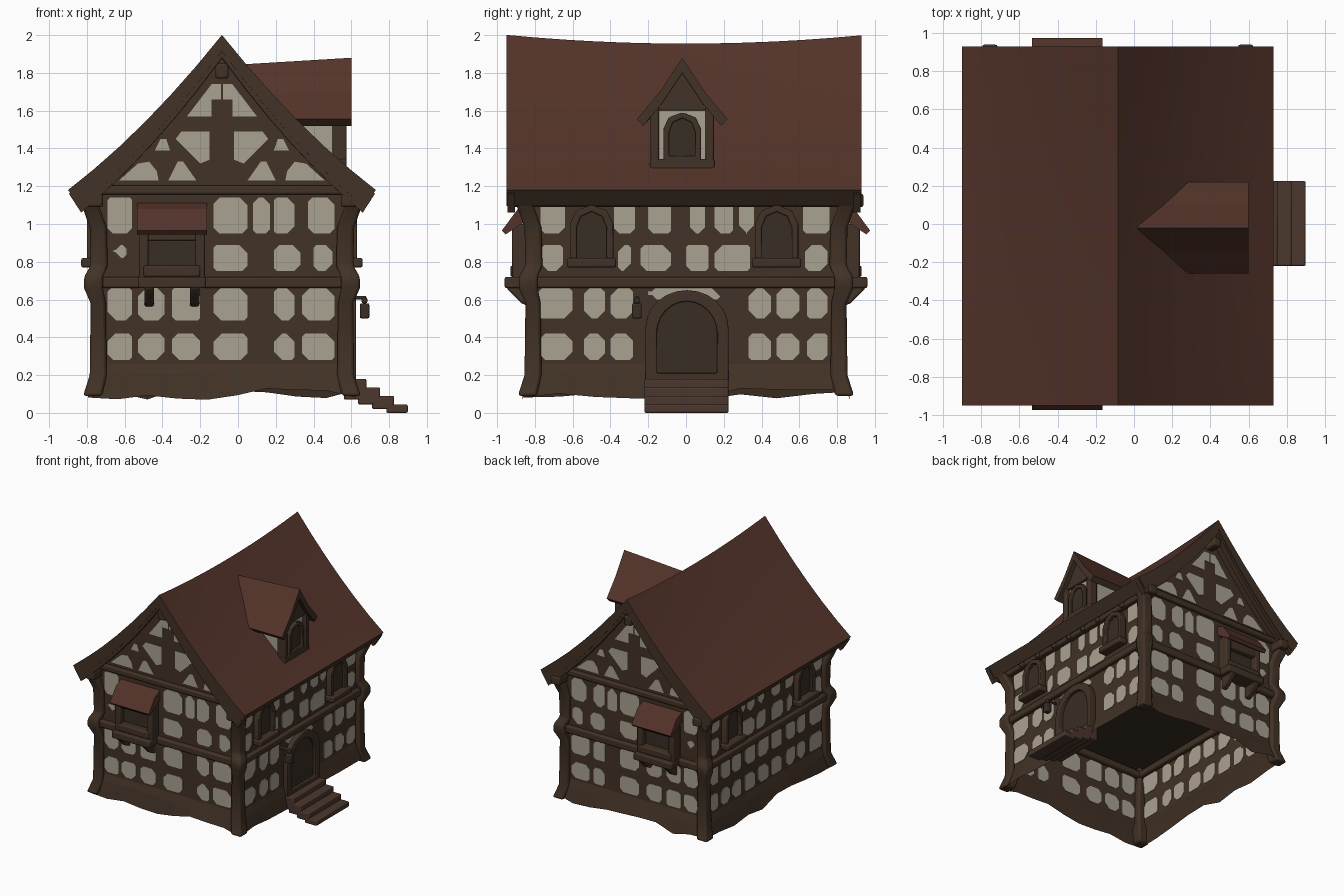
import bpy, bmesh, math, random
from mathutils import Vector

if "Cube" in bpy.data.objects:
    bpy.data.objects.remove(bpy.data.objects["Cube"])
random.seed(4)

def material(name, c):
    m = bpy.data.materials.new(name)
    m.diffuse_color = (*c, 1)
    m.use_nodes = True
    m.node_tree.nodes["Principled BSDF"].inputs["Base Color"].default_value = m.diffuse_color
    return m
TIMBER = material("dark timber", (0.054, 0.032, 0.019))
ROOF = material("red brown roof", (0.088, 0.034, 0.023))
PLASTER = material("grey plaster", (0.40, 0.36, 0.285))
PANEL = material("shadowed wood", (0.040, 0.026, 0.017))
STONE = material("step wood", (0.070, 0.038, 0.026))

CX, HX, HY = -0.085, 0.665, 0.82      # wall centre and half sizes
# wall frames: (u along wall, v up, d outward from model axis)
FRONT = lambda u, v, d: Vector((u, -d, v))
BACK = lambda u, v, d: Vector((u, d, v))
RIGHT = lambda u, v, d: Vector((d, u, v))
LEFT = lambda u, v, d: Vector((2 * CX - d, u, v))
DX = CX + HX                            # d of the side walls

def loft(bm, rings, caps=True, loop=False):
    vs = [[bm.verts.new(p) for p in r] for r in rings]
    n = len(vs[0])
    pairs = list(zip(vs, vs[1:])) + ([(vs[-1], vs[0])] if loop else [])
    for a, b in pairs:
        for i in range(n):
            bm.faces.new((a[i], a[(i + 1) % n], b[(i + 1) % n], b[i]))
    if caps and not loop:
        bm.faces.new(vs[0][::-1])
        bm.faces.new(vs[-1])

def prism(bm, frame, pts, d0, d1):
    loft(bm, [[frame(u, v, d) for u, v in pts] for d in (d0, d1)])

def rect(u0, u1, v0, v1):
    return [(u0, v0), (u1, v0), (u1, v1), (u0, v1)]

def box(bm, x0, x1, y0, y1, z0, z1):
    prism(bm, BACK, rect(x0, x1, z0, z1), y0, y1)

def finish(bm, name, mat, bevel=0, smooth=False, under=None):
    bmesh.ops.recalc_face_normals(bm, faces=bm.faces)
    me = bpy.data.meshes.new(name)
    me.materials.append(mat)
    if under:                            # faces not looking up get the second colour
        me.materials.append(under)
        bm.normal_update()
        for f in bm.faces:
            f.material_index = 0 if f.normal.z > 0.1 else 1
    bm.to_mesh(me)
    bm.free()
    ob = bpy.data.objects.new(name, me)
    bpy.context.collection.objects.link(ob)
    if bevel:
        b = ob.modifiers.new("bevel", 'BEVEL')
        b.width, b.segments = bevel, 2
    if smooth:
        bpy.ops.object.select_all(action='DESELECT')
        ob.select_set(True)
        bpy.context.view_layer.objects.active = ob
        bpy.ops.object.shade_smooth_by_angle(angle=math.radians(40))
    return ob

def roof_z(t):                           # slightly hollow slope, t=0 ridge, t=1 eave
    s = 1 - t
    return 1.17 + 0.82 * s - 0.2 * s * (1 - s)

# walls: open shell, flared and ragged at the foot
def wall_ring(z, off, ragged=0.0):
    n, pts = 9, []
    cs = [(-1, -1), (1, -1), (1, 1), (-1, 1)]
    for i in range(4):
        a, b = cs[i], cs[(i + 1) % 4]
        for k in range(n):
            x, y = (a[j] + (b[j] - a[j]) * k / n for j in (0, 1))
            pts.append((CX + x * (HX + off), y * (HY + off), z + random.uniform(-1, 1) * ragged))
    return pts
bm = bmesh.new()
loft(bm, [wall_ring(0.1, 0.045, 0.035), wall_ring(0.2, 0.02, 0.01), wall_ring(0.26, 0), wall_ring(1.2, 0)], caps=False)
for fr in (FRONT, BACK):                 # gables
    ts = [i / 8 - 1 for i in range(1, 16)]
    prism(bm, fr, [(CX + t * 0.8, roof_z(abs(t)) - 0.07) for t in ts], HY - 0.002, HY)
finish(bm, "timber_walls", TIMBER)
bm = bmesh.new()
box(bm, CX - HX, CX + HX, -HY, HY, 0.74, 0.75)
finish(bm, "upper_floor", PANEL)

# plaster infill cells, seen from outside and inside
def cells(bm, frame, d, v0, v1, spans):
    for u0, u1 in spans:
        c = [random.uniform(0.012, 0.045) for _ in range(4)]
        prism(bm, frame, [(u0 + c[0], v0), (u1 - c[1], v0), (u1, v0 + c[1]), (u1, v1 - c[2]), (u1 - c[2], v1),
              (u0 + c[3], v1), (u0, v1 - c[3]), (u0, v0 + c[0])], d - 0.004, d + 0.004)
bm = bmesh.new()
cols = [(-.69, -.56), (-.53, -.39), (-.35, -.2), (-.13, .05), (.19, .3), (.34, .51)]
gable = [[(-.63, 1.23), (-.42, 1.23), (-.43, 1.28), (-.47, 1.33), (-.53, 1.32)],
         [(-.37, 1.23), (-.22, 1.23), (-.29, 1.33), (-.32, 1.33)],
         [(-.44, 1.39), (-.36, 1.39), (-.38, 1.45), (-.41, 1.45)],
         [(-.33, 1.45), (-.30, 1.49), (-.15, 1.49), (-.15, 1.34), (-.2, 1.32)],
         [(-.27, 1.57), (-.14, 1.57), (-.14, 1.66), (-.09, 1.66), (-.09, 1.74), (-.14, 1.74)]]
for fr in (FRONT, BACK):
    cells(bm, fr, HY, .28, .42, cols)
    cells(bm, fr, HY, .49, .66, cols)
    cells(bm, fr, HY, .95, 1.14, [cols[0], (-.13, .05), (.08, .17), (.19, .3), (.37, .51)])
    cells(bm, fr, HY, .75, .89, [(-.13, .05), (.19, .33), (.4, .5)])
    cells(bm, fr, HY, .82, .89, [(-.66, -.59)])
    for p in gable:
        prism(bm, fr, p, HY - .004, HY + .004)
        prism(bm, fr, [(2 * CX - u, v) for u, v in p], HY - .004, HY + .004)
for fr in (RIGHT, LEFT):
    cells(bm, fr, DX, .95, 1.14, [(-.77, -.64), (-.38, -.27), (-.2, -.08), (.02, .1), (.15, .25), (.28, .36), (.62, .76)])
    cells(bm, fr, DX, .75, .89, [(-.77, -.65), (-.36, -.29), (-.24, -.08), (.0, .12), (.15, .34), (.63, .75)])
    low = [(-.78, -.6), (-.54, -.43), (-.4, -.28), (.33, .45), (.48, .6), (.64, .75)]
    if fr is LEFT:
        low += [(-.22, -.08), (-.04, .1), (.14, .28)]
    cells(bm, fr, DX, .28, .42, low)
    cells(bm, fr, DX, .5, .66, low)
cells(bm, RIGHT, DX, .6, .66, [(-.2, .18)])
finish(bm, "plaster_infill", PLASTER)

# corner posts with brackets curving out under the eaves
bm = bmesh.new()
prof = [(.09, .035, .05), (.2, .005, .045), (.58, .005, .04), (.66, .03, .05), (.72, .03, .05),
        (.78, .0, .045), (.98, .005, .045), (1.08, .04, .045), (1.17, .08, .05)]
for sx in (-1, 1):
    for sy in (-1, 1):
        rings = []
        for z, off, h in prof:
            x, y = CX + sx * (HX - .015 + off), sy * (HY - .015 + off)
            rings.append([(x - h, y - h, z), (x + h, y - h, z), (x + h, y + h, z), (x - h, y + h, z)])
        loft(bm, rings)
finish(bm, "corner_posts", TIMBER, 0.015, True)

# horizontal beams, joist ends and purlins
bm = bmesh.new()
for s in (-1, 1):
    for z, h, o in ((.69, .03, .035), (1.18, .025, .03)):
        y = s * HY
        box(bm, CX - HX - .04, CX + HX + .04, y - o, y + o, z - h, z + h)
        x = CX + s * HX
        box(bm, x - o, x + o, -HY - .04, HY + .04, z - h, z + h)
    for y in (-.62, -.43, -.23, -.05, .12, .3, .6):
        x = CX + s * (HX + .02)
        box(bm, x - .04, x + .04, y - .022, y + .022, 1.09, 1.16)
    x = CX + s * .67
    box(bm, x - .04, x + .04, -.94, .94, 1.09, 1.16)
box(bm, CX - .035, CX + .035, -.92, .92, 1.77, 1.85)
finish(bm, "beams", TIMBER, 0.012, True)

# main roof, sagging along the ridge
def roof_ring(y, lift, thick, w=0.815):
    ts = [i / 6 - 1 for i in range(13)]
    sag = lambda t: -.045 * (1 - (y / .94) ** 2) * (1 - abs(t)) + lift
    up = [(CX + w * t, y, roof_z(abs(t)) + sag(t)) for t in ts]
    dn = [(CX + w * .92 * t, y, roof_z(abs(t)) + sag(t) - thick) for t in ts]
    return up + dn[::-1]
bm = bmesh.new()
loft(bm, [roof_ring(-.95 + 1.88 * i / 12, .01, .085) for i in range(13)])
finish(bm, "main_roof", ROOF, 0, True, TIMBER)
bm = bmesh.new()
for y in (-.945, .885):
    loft(bm, [roof_ring(y, -.01, .1, .81), roof_ring(y + .04, -.01, .1, .81)])
finish(bm, "barge_boards", TIMBER)

# arched openings: raised surround, recessed panel
def arch(u, v0, v1, hw, rise, n):
    pts = [(u - hw, v0), (u + hw, v0)]
    return pts + [(u + hw * math.cos(math.pi * k / n), v1 - rise + rise * math.sin(math.pi * k / n)) for k in range(n + 1)]
def opening(name, fr, u, v0, v1, hw, rise, n, d, proud, edge):
    a, b = arch(u, v0, v1, hw, rise, n), arch(u, v0 + edge, v1 - edge, hw - edge, rise * .85, n)
    bm = bmesh.new()
    loft(bm, [[fr(p, q, e) for p, q in o] for o, e in ((b, d), (a, d), (a, d + proud), (b, d + proud))], loop=True)
    finish(bm, name + "_surround", TIMBER, 0.006, True)
    bm = bmesh.new()
    prism(bm, fr, b, d, d + proud * .4)
    finish(bm, name + "_panel", PANEL)
for fr, side in ((RIGHT, "right"), (LEFT, "left")):
    for u in (-.5, .48):
        opening(side + "_window", fr, u, .78, 1.1, .115, .1, 4, DX, .05, .035)
        bm = bmesh.new()
        prism(bm, fr, rect(u - .13, u + .13, .77, .82), DX, DX + .08)
        finish(bm, side + "_window_sill", TIMBER, 0.01, True)
opening("door", RIGHT, .005, .15, .65, .22, .2, 12, DX, .045, .06)

# door steps
bm = bmesh.new()
for i in range(4):
    box(bm, .56 + i * .075, .68 + i * .073, -.22, .225, max(0, .07 - i * .025), .18 - i * .045)
finish(bm, "door_steps", STONE, 0.008, True)

# lantern by the door
bm = bmesh.new()
box(bm, .645, .695, -.285, -.235, .5, .58)
box(bm, .655, .685, -.275, -.245, .58, .61)
box(bm, .57, .68, -.27, -.25, .6, .62)
finish(bm, "lantern", PANEL, 0.008, True)

# bay windows with small awnings on both gable ends
for fr, side in ((FRONT, "front"), (BACK, "back")):
    bm = bmesh.new()
    for u in (-.5, -.2):
        prism(bm, fr, rect(u - .025, u + .025, .66, 1.0), HY, .92)
        loft(bm, [[fr(a, v, d) for a, v in rect(u + .03 * k - .025, u + .03 * k + .025, b, .7)]
                  for k in ((1 if u < -.3 else -1),) for b, d in ((.56, HY), (.58, .87), (.66, .95))])
    prism(bm, fr, rect(-.5, -.2, .91, .98), HY, .91)
    prism(bm, fr, rect(-.53, -.17, .66, .72), HY, .96)
    prism(bm, fr, rect(-.5, -.2, .72, .78), HY, .93)
    finish(bm, side + "_bay_frame", TIMBER, 0.01, True)
    bm = bmesh.new()
    prism(bm, fr, rect(-.49, -.21, .7, .96), HY, .865)
    finish(bm, side + "_bay_panel", PANEL)
    bm = bmesh.new()
    loft(bm, [[fr(u, v, d) for d, v in ((HY, 1.11), (.89, 1.08), (.975, .965), (.955, .945), (.87, 1.0), (HY, 1.03))]
              for u in (-.535, -.165)])
    finish(bm, side + "_bay_awning", ROOF)

# dormer
bm = bmesh.new()
prism(bm, RIGHT, [(-.17, 1.25), (.13, 1.25), (.13, 1.6), (-.02, 1.78), (-.17, 1.6)], .15, .54)
finish(bm, "dormer_walls", PLASTER)
bm = bmesh.new()
for u in (-.165, .125):
    prism(bm, RIGHT, rect(u - .022, u + .022, 1.27, 1.62), .5, .575)
prism(bm, RIGHT, rect(-.19, .15, 1.28, 1.345), .48, .575)
prism(bm, RIGHT, [(-.2, 1.6), (.16, 1.6), (-.02, 1.82)], .5, .565)
finish(bm, "dormer_frame", TIMBER, 0.008, True)
opening("dormer_window", RIGHT, -.02, 1.33, 1.59, .1, .09, 4, .54, .035, .03)
bm = bmesh.new()
sec = lambda x, top: [(x, -.02 + w * .24, 1.555 + (top - 1.555) * h - o) for w, h, o in
                      ((-1, 0, 0), (-.5, .44, 0), (0, 1, 0), (.5, .44, 0), (1, 0, 0),
                       (.86, 0, .035), (.45, .44, .06), (0, 1, .08), (-.45, .44, .06), (-.86, 0, .035))]
loft(bm, [sec(.02, 1.845), sec(.6, 1.88)])
finish(bm, "dormer_roof", ROOF, 0, False, TIMBER)
